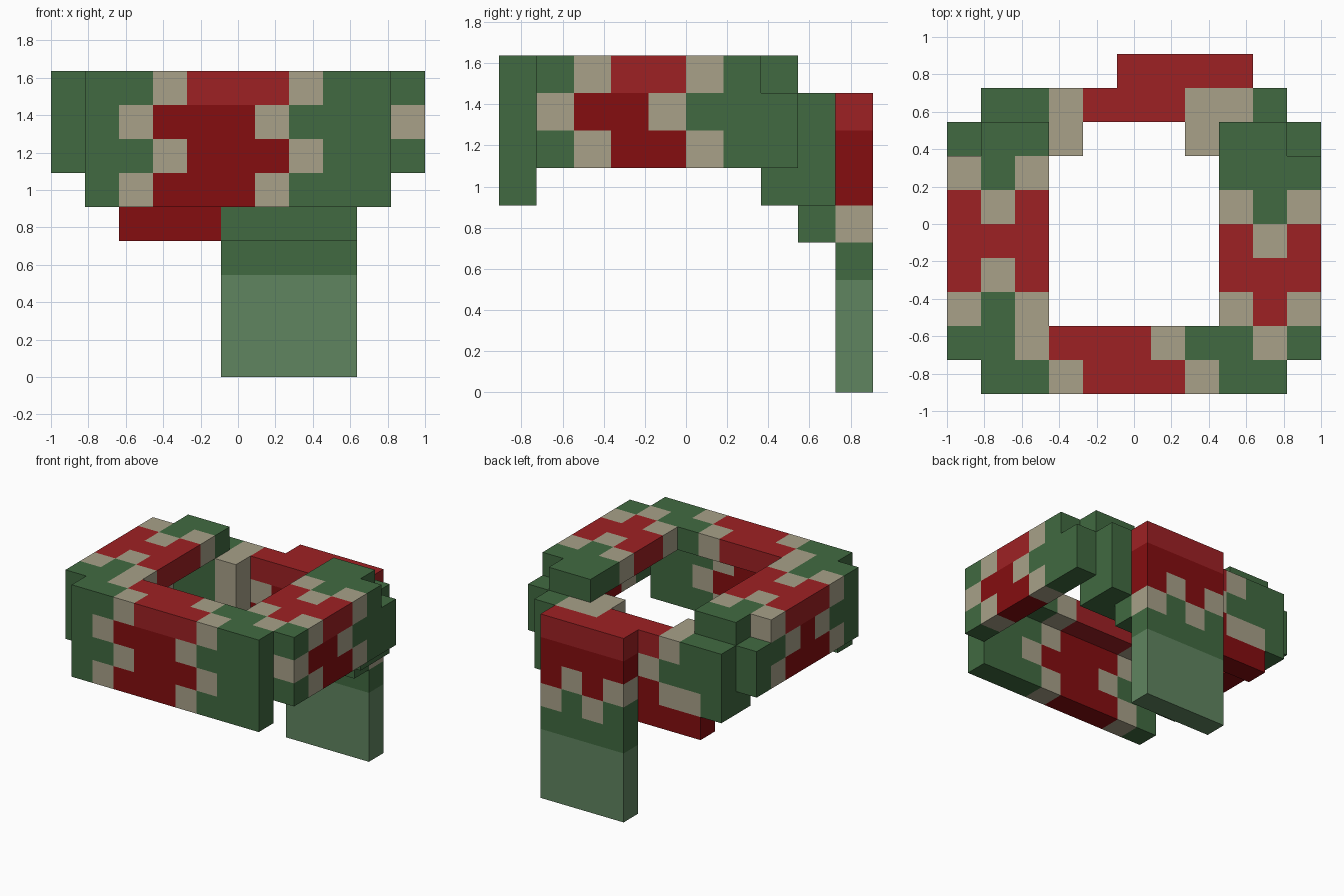
import bpy
import bmesh
from mathutils import Vector

if "Cube" in bpy.data.objects:
    bpy.data.objects.remove(bpy.data.objects["Cube"])

U = 2 / 11  # width of one knitted block


# Colours
def material(name, rgb):
    col = [(c / 255 / 12.92 if c < 11 else ((c / 255 + 0.055) / 1.055) ** 2.4) for c in rgb] + [1]
    mat = bpy.data.materials.new(name)
    mat.use_nodes = True
    mat.diffuse_color = col
    mat.node_tree.nodes["Principled BSDF"].inputs["Base Color"].default_value = col
    return mat


MATS = [material("forest_green", (65, 106, 65)), material("tan", (168, 161, 137)),
        material("bright_red", (158, 33, 36)), material("dark_red", (133, 13, 16)),
        material("light_green", (96, 133, 96))]
LETTERS = "GTRDL"
X, Y, Z = Vector((1, 0, 0)), Vector((0, 1, 0)), Vector((0, 0, 1))
parts, filled = {}, set()


def strip(part, x, y, z, along, pattern):
    """Lay a row of coloured blocks, one letter per block."""
    for i, letter in enumerate(pattern):
        cell = tuple(int(c) for c in Vector((x, y, z)) + along * i)
        if cell not in filled:
            filled.add(cell)
            parts.setdefault(part, {})[cell] = LETTERS.index(letter)


# Front band and the ledge folded behind its top
for z, row in ((8, "GGTRRRTGG"), (7, "GTDDDTGGG"), (6, "GGTDDDTGG"), (5, "GTDDDTGGG")):
    strip("front_band", -4, -5, z, X, row)
strip("front_ledge", -2, -4, 8, X, "RRRTG")

# Left band with its shoulder top
for z, row in ((8, "GTRRTG"), (7, "TDDTGGG"), (6, "GTDDTGG")):
    strip("left_band", 5, -4, z, Y, row)
strip("left_shoulder", 4, -4, 8, Y, "TRRTGGG")
strip("left_shoulder", 3, -4, 8, Y, "GTRRTGG")

# Right band with its shoulder top
for z, row in ((8, "GTRRRT"), (7, "GGTDTGG"), (6, "GTDDDTG")):
    strip("right_band", -5, -4, z, Y, row)
strip("right_shoulder", -4, -4, 8, Y, "GGTRTGG")
strip("right_shoulder", -3, -4, 8, Y, "TTRRRTG")

# Back band and the corners that join it to the sides
for z, row in ((7, "GGTRRRTTG"), (6, "GGGTDDTGG"), (5, "GTTDDDTGG")):
    strip("back_band", -4, 3, z, X, row)
    strip("right_back_corner", -4, 2, z, X, "GGT")
    strip("left_back_corner", 2, 2, z, X, "TGG")
strip("back_band", -3, 3, 4, X, "DDDGGGG")

# Hanging tail
for x in range(4):
    strip("hanging_tail", x, 4, 0, Z, "LLLGTDDR" if x % 2 else "LLLGGTDR")


# Skin each part with its exposed block faces
def build(name, cells):
    bm = bmesh.new()
    for cell, colour in cells.items():
        low = Vector(cell) - X / 2
        for a, b, n in ((X, Y, Z), (Y, Z, X), (Z, X, Y)):
            for sign in (1, -1):
                if tuple(int(c) for c in Vector(cell) + n * sign) in filled:
                    continue
                base = low + (n if sign > 0 else Vector())
                ring = [base, base + a, base + a + b, base + b][::sign]
                face = bm.faces.new([bm.verts.new(p * U) for p in ring])
                face.material_index = colour
    bmesh.ops.remove_doubles(bm, verts=bm.verts[:], dist=0.001)
    mesh = bpy.data.meshes.new(name)
    bm.to_mesh(mesh)
    bm.free()
    for mat in MATS:
        mesh.materials.append(mat)
    bpy.context.collection.objects.link(bpy.data.objects.new(name, mesh))


for name, cells in parts.items():
    build(name, cells)
